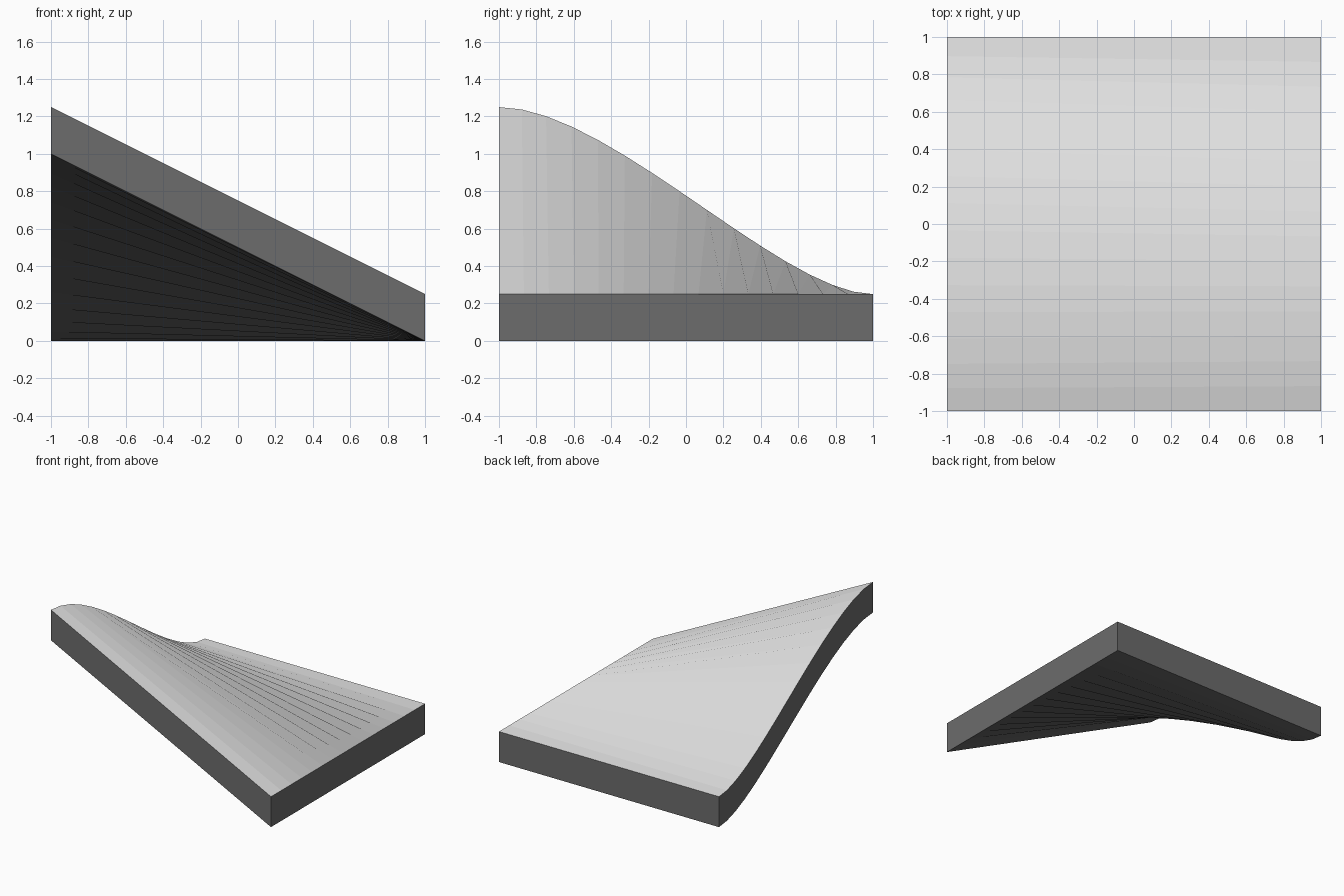
import bpy
import bmesh

cube = bpy.data.objects.get("Cube")
if cube:
    bpy.data.objects.remove(cube, do_unlink=True)

STEPS = 15
THICKNESS = 0.25


def make_material(name, grey):
    mat = bpy.data.materials.new(name)
    mat.use_nodes = True
    colour = (grey, grey, grey, 1)
    mat.diffuse_color = colour
    mat.node_tree.nodes["Principled BSDF"].inputs["Base Color"].default_value = colour
    return mat


def bezier(t, a, b, c, d):
    s = 1 - t
    return a * s**3 + 3 * b * s * s * t + 3 * c * s * t * t + d * t**3


bm = bmesh.new()


def rail(lift):
    # Vertices of the S-shaped right rail and the straight left rail
    curved, straight = [], []
    for j in range(STEPS + 1):
        t = j / STEPS
        y = 2 * bezier(t, 0, 0.295, 0.757, 1) - 1
        curved.append(bm.verts.new((-1, y, bezier(t, 1, 1, 0, 0) + lift)))
        straight.append(bm.verts.new((1, 2 * t - 1, lift)))
    return curved, straight


def add_face(material, *verts):
    bm.faces.new(verts).material_index = material


low_curve, low_line = rail(0)
top_curve, top_line = rail(THICKNESS)

# Facet strips: pale upper surface, dark underside and side rims
for j in range(STEPS):
    k = j + 1
    add_face(0, top_curve[j], top_line[j], top_line[k], top_curve[k])
    add_face(1, low_curve[j], low_curve[k], low_line[k], low_line[j])
    add_face(1, low_curve[j], top_curve[j], top_curve[k], low_curve[k])
    add_face(1, low_line[j], low_line[k], top_line[k], top_line[j])

# Front and back rims
add_face(1, low_curve[0], low_line[0], top_line[0], top_curve[0])
add_face(1, low_line[-1], low_curve[-1], top_curve[-1], top_line[-1])

mesh = bpy.data.meshes.new("curved_roof_slab")
bm.to_mesh(mesh)
bm.free()
mesh.materials.append(make_material("pale grey", 0.8))
mesh.materials.append(make_material("dark grey", 0.15))
slab = bpy.data.objects.new("curved_roof_slab", mesh)
bpy.context.collection.objects.link(slab)
